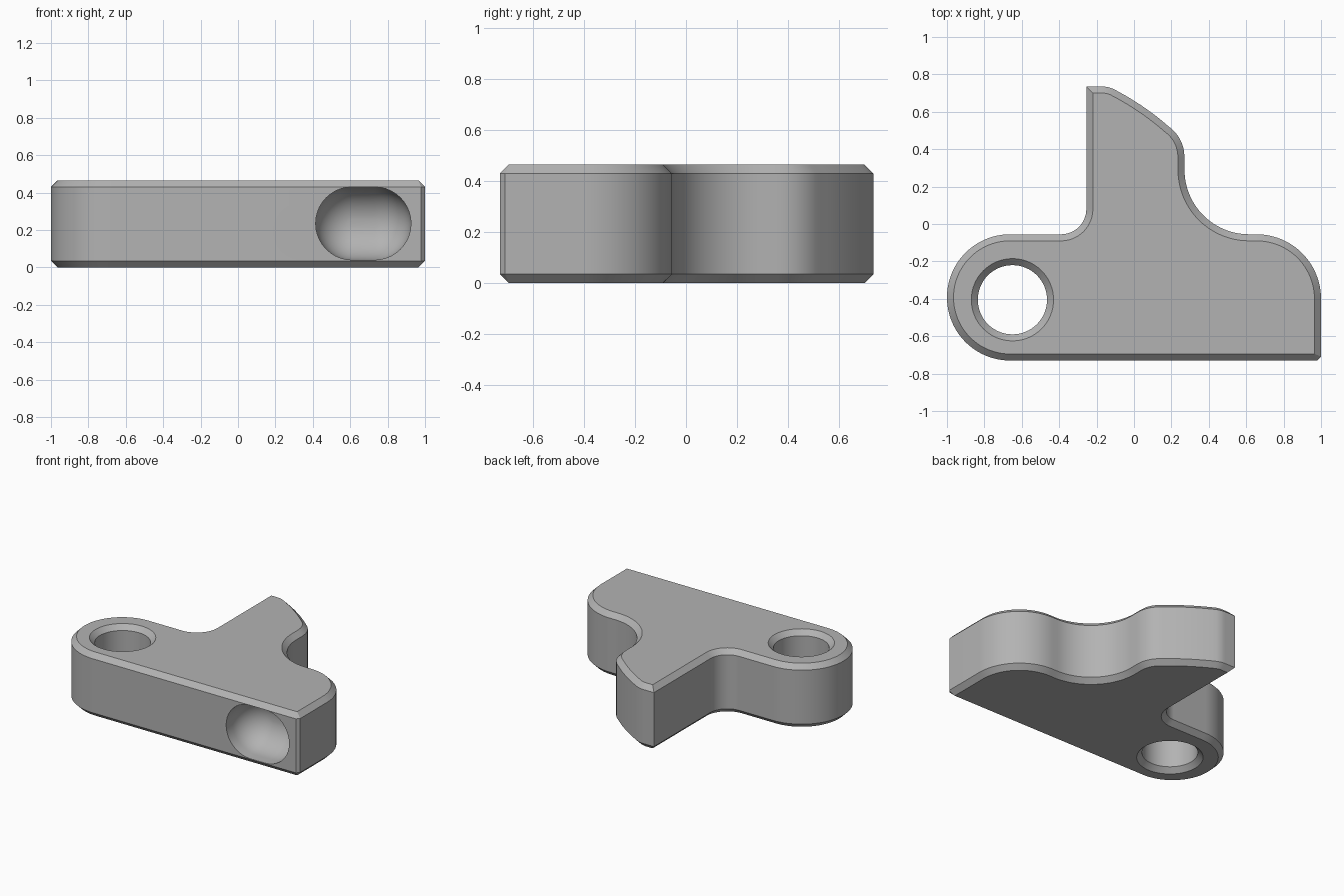
import bpy, bmesh, math
from mathutils import Vector

cube = bpy.data.objects.get("Cube")
if cube:
    bpy.data.objects.remove(cube, do_unlink=True)

HEIGHT, CHAMFER = 0.465, 0.035

grey = bpy.data.materials.new("plain grey")
grey.use_nodes = True
colour = (0.45, 0.45, 0.45, 1)
grey.diffuse_color = colour
grey.node_tree.nodes["Principled BSDF"].inputs["Base Color"].default_value = colour


def arc(cx, cy, r, start, end, steps=24):
    angles = [math.radians(start + (end - start) * i / steps) for i in range(steps + 1)]
    return [Vector((cx + r * math.cos(a), cy + r * math.sin(a))) for a in angles]


def bezier(a, b, c, d, steps=10):
    a, b, c, d = map(Vector, (a, b, c, d))
    ts = [i / steps for i in range(steps + 1)]
    return [a*(1-t)**3 + 3*b*t*(1-t)**2 + 3*c*t*t*(1-t) + d*t**3 for t in ts]


def inset(points, amount):
    """Mitred inward offset of a counter-clockwise outline."""
    result = []
    for i, p in enumerate(points):
        d1 = (p - points[i - 1]).normalized()
        d2 = (points[(i + 1) % len(points)] - p).normalized()
        n1, n2 = Vector((-d1.y, d1.x)), Vector((-d2.y, d2.x))
        result.append(p + (n1 + n2) * amount / (1 + n1.dot(n2)))
    return result


def loft(name, rings):
    """Skin a stack of matching rings and cap both ends."""
    bm = bmesh.new()
    loops = [[bm.verts.new(p) for p in ring] for ring in rings]
    for low, high in zip(loops, loops[1:]):
        for i in range(len(low)):
            j = (i + 1) % len(low)
            bm.faces.new((low[i], low[j], high[j], high[i]))
    bm.faces.new(loops[0][::-1])
    bm.faces.new(loops[-1])
    bmesh.ops.recalc_face_normals(bm, faces=bm.faces)
    mesh = bpy.data.meshes.new(name)
    bm.to_mesh(mesh)
    bm.free()
    mesh.materials.append(grey)
    obj = bpy.data.objects.new(name, mesh)
    bpy.context.collection.objects.link(obj)
    return obj


# Plate outline, counter-clockwise from the front right corner
outline = [Vector((0.979, -0.73)), Vector((1, -0.709))]
outline += arc(0.655, -0.4, 0.345, 0, 90)
outline += arc(0.615, 0.29, 0.345, 270, 180)
outline += bezier((0.27, 0.35), (0.27, 0.42), (0.245, 0.47), (0.2, 0.51))
outline += bezier((0.18, 0.526), (0.09, 0.605), (-0.01, 0.67), (-0.11, 0.722))
outline += bezier((-0.12, 0.726), (-0.137, 0.732), (-0.15, 0.735), (-0.17, 0.735), 4)
outline += [Vector((-0.255, 0.735))]
outline += arc(-0.39, 0.08, 0.135, 0, -90)
outline += arc(-0.6625, -0.3925, 0.3375, 90, 270, 48)

# Chamfered plate
inner = inset(outline, CHAMFER)
levels = [(inner, 0), (outline, CHAMFER), (outline, HEIGHT - CHAMFER), (inner, HEIGHT)]
plate = loft("bracket_plate", [[(p.x, p.y, z) for p in pts] for pts, z in levels])

# Through hole cutter, flared at both ends
extra = 0.02
wide = 0.185 + CHAMFER + extra
sections = [(wide, -extra), (0.185, CHAMFER), (0.185, HEIGHT - CHAMFER), (wide, HEIGHT + extra)]
hole = loft("hole_cutter", [[(p.x, p.y, z) for p in arc(-0.65, -0.405, r, 0, 360, 64)[:-1]]
                            for r, z in sections])


# Rounded slot cutter: straight walls ending in a dome
def slot(r, y):
    ends = arc(0.73, 0.235, r, -90, 90, 20) + arc(0.61, 0.235, r, 90, 270, 20)
    return [(p.x, y, p.y) for p in ends]


R, WALL = 0.195, -0.66
dome = [math.radians(84 * i / 14) for i in range(15)]
pocket = loft("pocket_cutter", [slot(R, -0.8)]
              + [slot(R * math.cos(a), WALL + R * math.sin(a)) for a in dome])

for cutter in (hole, pocket):
    cutter.hide_render = True
    cut = plate.modifiers.new(cutter.name, "BOOLEAN")
    cut.operation, cut.solver, cut.object = "DIFFERENCE", "EXACT", cutter

# Bake the cuts, then drop the cutters
graph = bpy.context.evaluated_depsgraph_get()
baked = bpy.data.meshes.new_from_object(plate.evaluated_get(graph))
plate.modifiers.clear()
plate.data = baked
for cutter in (hole, pocket):
    bpy.data.objects.remove(cutter, do_unlink=True)

bpy.ops.object.select_all(action="DESELECT")
plate.select_set(True)
bpy.context.view_layer.objects.active = plate
bpy.ops.object.shade_smooth_by_angle(angle=math.radians(28))
